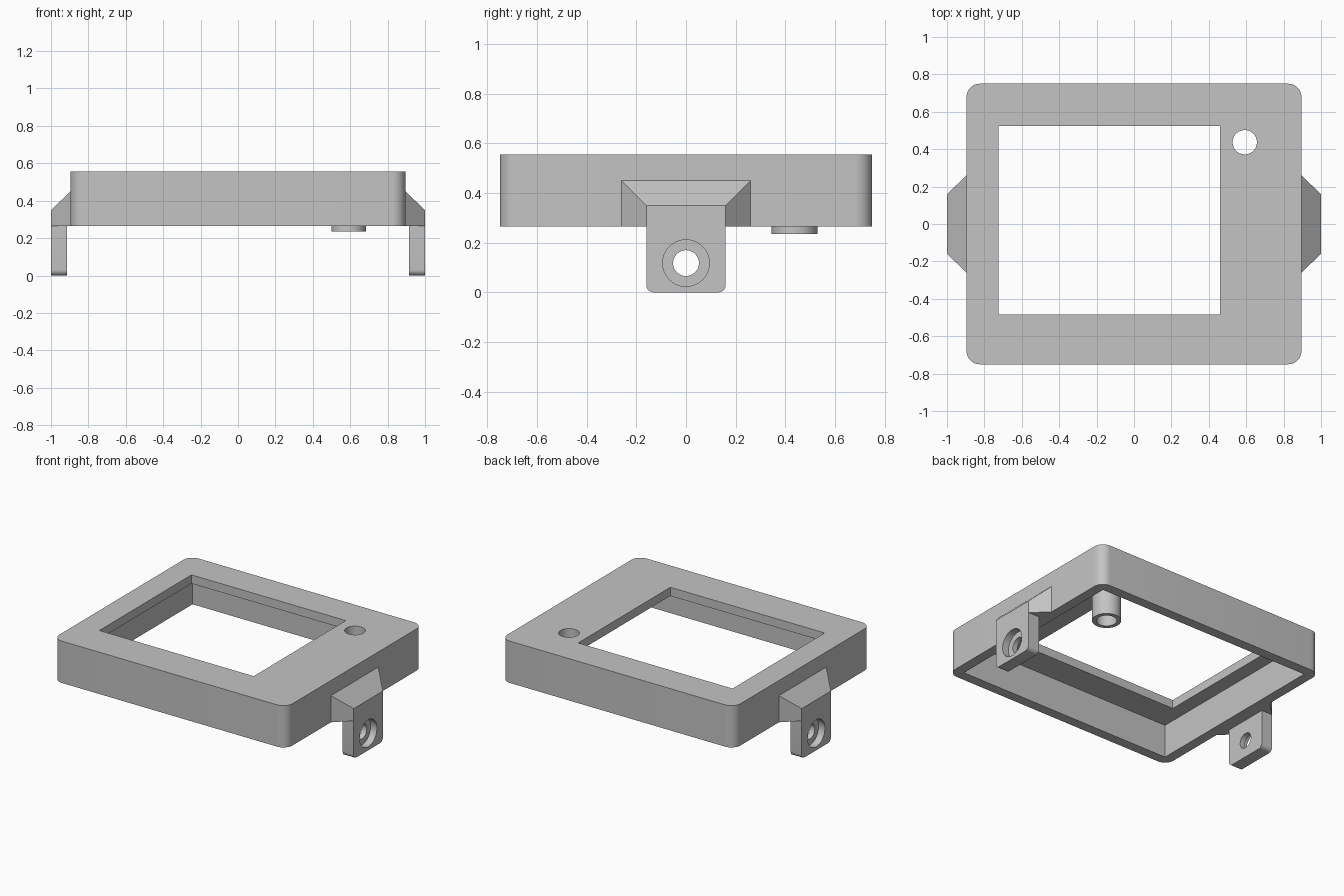
import bpy, bmesh
from math import sin, cos, pi, radians
from mathutils import Vector

if "Cube" in bpy.data.objects:
    bpy.data.objects.remove(bpy.data.objects["Cube"], do_unlink=True)

# Single grey plastic
GREY = (0.55, 0.55, 0.55, 1.0)
plastic = bpy.data.materials.new("grey_plastic")
plastic.use_nodes = True
plastic.diffuse_color = GREY
for node in plastic.node_tree.nodes:
    if node.type == 'BSDF_PRINCIPLED':
        node.inputs["Base Color"].default_value = GREY


def arc(cx, cy, r, start, end, steps):
    angles = [start + (end - start) * i / steps for i in range(steps + 1)]
    return [(cx + r * cos(a), cy + r * sin(a)) for a in angles]


def circle(cx, cy, r, steps=48):
    return arc(cx, cy, r, 0, 2 * pi, steps)[:-1]


def rect(x0, x1, y0, y1):
    return [(x0, y0), (x1, y0), (x1, y1), (x0, y1)]


def loft(name, start, end):
    """Closed solid between two matching rings of 3D points."""
    bm = bmesh.new()
    a = [bm.verts.new(p) for p in start]
    b = [bm.verts.new(p) for p in end]
    bm.faces.new(a)
    bm.faces.new(b)
    for i in range(len(a)):
        j = (i + 1) % len(a)
        bm.faces.new((a[i], a[j], b[j], b[i]))
    bmesh.ops.recalc_face_normals(bm, faces=bm.faces)
    mesh = bpy.data.meshes.new(name)
    bm.to_mesh(mesh)
    bm.free()
    mesh.materials.append(plastic)
    obj = bpy.data.objects.new(name, mesh)
    bpy.context.collection.objects.link(obj)
    return obj


def prism_z(name, outline, z0, z1):
    return loft(name, [(x, y, z0) for x, y in outline], [(x, y, z1) for x, y in outline])


def prism_x(name, outline, x0, x1):
    return loft(name, [(x0, y, z) for y, z in outline], [(x1, y, z) for y, z in outline])


def combine(obj, other, operation):
    """Apply a boolean and discard the helper."""
    mod = obj.modifiers.new("bool", 'BOOLEAN')
    mod.operation, mod.solver, mod.object = operation, 'EXACT', other
    other.hide_render = True
    bpy.context.view_layer.update()
    graph = bpy.context.evaluated_depsgraph_get()
    mesh = bpy.data.meshes.new_from_object(obj.evaluated_get(graph))
    obj.modifiers.clear()
    obj.data = mesh
    bpy.data.objects.remove(other, do_unlink=True)


def smooth(obj):
    obj.data.shade_smooth()
    obj.data.set_sharp_from_angle(angle=radians(30))


# Main frame: rounded block, hollow from below
W, D, R, WALL = 0.895, 0.75, 0.07, 0.07
BOTTOM, TOP, PLATE = 0.265, 0.555, 0.495
outline = []
for i, (sx, sy) in enumerate([(1, 1), (-1, 1), (-1, -1), (1, -1)]):
    outline += arc(sx * (W - R), sy * (D - R), R, i * pi / 2, (i + 1) * pi / 2, 10)
frame = prism_z("frame", outline, BOTTOM, TOP)
cavity = rect(WALL - W, W - WALL, WALL - D, D - WALL)
combine(frame, prism_z("cavity_cutter", cavity, 0.1, PLATE), 'DIFFERENCE')

# Offset window through the top plate
window = rect(-0.725, 0.46, -0.485, 0.525)
combine(frame, prism_z("window_cutter", window, 0.4, 0.7), 'DIFFERENCE')

# Hollow post hanging below the plate
PX, PY = 0.592, 0.437
combine(frame, prism_z("post", circle(PX, PY, 0.092), 0.235, 0.52), 'UNION')
combine(frame, prism_z("post_bore", circle(PX, PY, 0.065), 0.1, 0.7), 'DIFFERENCE')
smooth(frame)

# Side brackets: tapered gusset and drilled tab
for side, s in (("left", 1), ("right", -1)):
    base = rect(-0.26, 0.26, BOTTOM, 0.45)
    tip = rect(-0.16, 0.16, BOTTOM, 0.35)
    loft(side + "_gusset", [(s * W, y, z) for y, z in base], [(s, y, z) for y, z in tip])

    r = 0.03
    shape = [(0.16, BOTTOM), (-0.16, BOTTOM)]
    shape += arc(r - 0.16, r, r, pi, 1.5 * pi, 6) + arc(0.16 - r, r, r, 1.5 * pi, 2 * pi, 6)
    tab = prism_x(side + "_tab", shape, s * 0.915, s)
    combine(tab, prism_x("screw_hole", circle(0, 0.118, 0.052), s * 0.8, s * 1.1), 'DIFFERENCE')
    combine(tab, prism_x("counterbore", circle(0, 0.118, 0.094), s * 0.952, s * 1.1), 'DIFFERENCE')
    smooth(tab)
